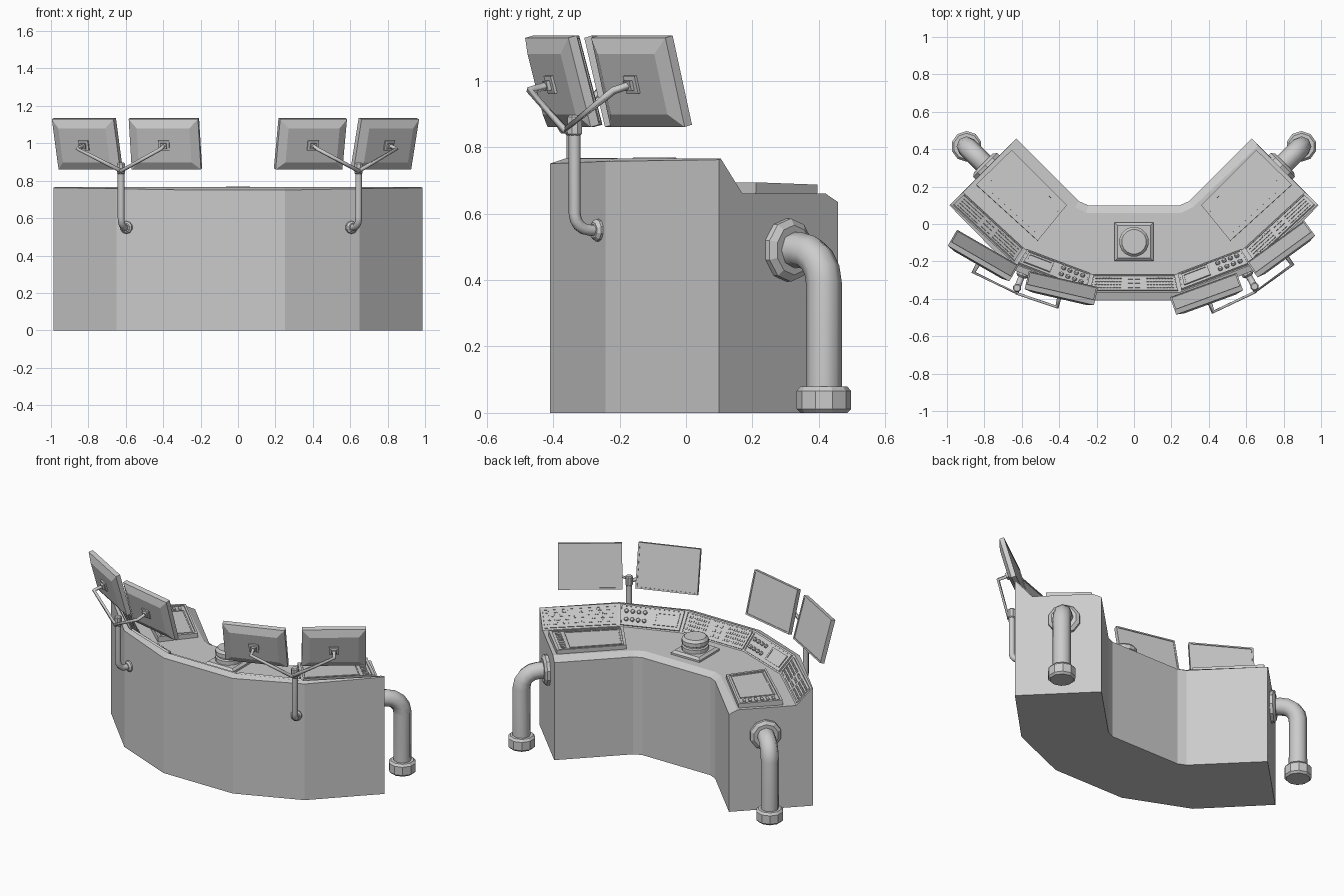
import bpy, bmesh
from math import radians, sin, cos, pi
from mathutils import Vector, Matrix

if "Cube" in bpy.data.objects:
    bpy.data.objects.remove(bpy.data.objects["Cube"])

def finish(name, bm):
    bmesh.ops.recalc_face_normals(bm, faces=bm.faces)
    me = bpy.data.meshes.new(name)
    bm.to_mesh(me)
    bm.free()
    ob = bpy.data.objects.new(name, me)
    bpy.context.collection.objects.link(ob)
    return ob

def loft(bm, rings):
    """Join equal-length rings of points and cap both ends."""
    vs = [[bm.verts.new(p) for p in r] for r in rings]
    n = len(vs[0])
    for a, b in zip(vs, vs[1:]):
        for i in range(n):
            bm.faces.new((a[i], a[(i + 1) % n], b[(i + 1) % n], b[i]))
    bm.faces.new(vs[0])
    bm.faces.new(vs[-1])

def lathe(bm, origin, axis, profile, n=10):
    q = Vector(axis).to_track_quat('Z', 'Y')
    loft(bm, [[Vector(origin) + q @ Vector((r * cos(2 * pi * (i + .5) / n), r * sin(2 * pi * (i + .5) / n), h))
               for i in range(n)] for r, h in profile])

def rect(w, d, y, M):
    return [M @ Vector((x * w / 2, y, z * d / 2)) for x, z in ((-1, -1), (1, -1), (1, 1), (-1, 1))]

def tube(name, pts, r, res=2):
    cu = bpy.data.curves.new(name, 'CURVE')
    cu.dimensions = '3D'
    cu.bevel_depth, cu.bevel_resolution, cu.use_fill_caps = r, res, True
    sp = cu.splines.new('POLY')
    sp.points.add(len(pts) - 1)
    for p, c in zip(sp.points, pts):
        p.co = (*c, 1)
    ob = bpy.data.objects.new(name, cu)
    bpy.context.collection.objects.link(ob)

def bend(a, corner, b, r, n=4):
    """Path a-corner-b with a rounded right-angle corner."""
    a, c, b = Vector(a), Vector(corner), Vector(b)
    d, e = (a - c).normalized(), (b - c).normalized()
    arc = [c + d * r * (1 - sin(t)) + e * r * (1 - cos(t)) for t in (pi / 2 * i / n for i in range(n + 1))]
    return [a] + arc + [b]

class Patch:
    """Four-cornered surface that raised details are placed on by (u, v)."""
    def __init__(self, a, b, c, d):
        self.p = [Vector(q) for q in (a, b, c, d)]
        self.n = (self.p[1] - self.p[0]).cross(self.p[3] - self.p[0]).normalized()
        if self.n.z < 0:
            self.n = -self.n

    def at(self, u, v, h=0):
        a, b, c, d = self.p
        return a.lerp(b, u).lerp(d.lerp(c, u), v) + self.n * h

    def slab(self, bm, u0, u1, v0, v1, h, base=-.003, recess=0, mu=.03, mv=.07):
        def ring(h, iu=0, iv=0):
            return [self.at(u, v, h) for u, v in ((u0 + iu, v0 + iv), (u1 - iu, v0 + iv),
                                                  (u1 - iu, v1 - iv), (u0 + iu, v1 - iv))]
        rings = [ring(base), ring(h)]
        if recess:
            rings += [ring(h, mu, mv), ring(h - recess, mu, mv)]
        loft(bm, rings)

    def keys(self, bm, u0, u1, v0, v1, nu, nv, h0, h1):
        du, dv = (u1 - u0) / nu, (v1 - v0) / nv
        for i in range(nu):
            for j in range(nv):
                u, v = u0 + i * du, v0 + j * dv
                self.slab(bm, u + du * .15, u + du * .85, v + dv * .25, v + dv * .75, h1, h0)

# Desk body: cross-sections from right wing tip to centre, then mirrored
# each section: outer wall, rim, slope foot, inner lip, inner wall
tip = [(.987, .10, .762), (.982, .105, .765), (.915, .17, .66), (.665, .42, .66), (.63, .457, .635)]
corner = [(.65, -.243, .757), (.635, -.215, .765), (.583, -.135, .66), (.315, .09, .66), (.295, .122, .635)]
front = [(.25, -.41, .75), (.245, -.365, .765), (.225, -.27, .66), (.255, .06, .66), (.245, .10, .635)]
def flip(pts):
    return [(-x, y, z) for x, y, z in pts]
sections = [tip, corner, front, flip(front), flip(corner), flip(tip)]
bm = bmesh.new()
loft(bm, [[(*s[0][:2], 0)] + s + [(*s[4][:2], 0)] for s in sections])
finish("desk_body", bm)

# Sloped control panels: keyboards, and small screens with knobs
bm = bmesh.new()
kb = bmesh.new()
p = Patch(flip(front)[2], front[2], front[1], flip(front)[1])
p.slab(bm, .02, .98, .06, .94, .008, recess=.003, mu=.01, mv=.05)
for u0, u1 in ((.05, .36), (.64, .95)):
    p.keys(kb, u0, u1, .15, .85, 9, 4, .004, .009)
p.keys(kb, .42, .58, .15, .85, 2, 3, .004, .009)
for s in (1, -1):
    t, c, f = (sections[i] for i in ((0, 1, 2) if s == 1 else (5, 4, 3)))
    wing = Patch(c[2], t[2], t[1], c[1])
    wing.slab(bm, .03, .97, .08, .92, .008, recess=.003, mu=.01, mv=.06)
    wing.keys(kb, .06, .40, .18, .85, 9, 4, .004, .009)
    wing.keys(kb, .44, .58, .18, .85, 3, 3, .004, .009)
    wing.keys(kb, .62, .94, .18, .85, 9, 4, .004, .009)
    mid = Patch(f[2], c[2], c[1], f[1])
    mid.slab(bm, .03, .97, .06, .94, .012, recess=.003, mu=.02, mv=.06)
    # the left and right panels carry the screen at opposite ends
    scr, knobs = ((.08, .45), (.55, .92)) if s == 1 else ((.55, .92), (.08, .45))
    mid.slab(kb, *scr, .2, .8, .016, .008, recess=.004, mu=.03, mv=.1)
    for i in range(4):
        for j in (.32, .68):
            u = knobs[0] + (i + .5) * (knobs[1] - knobs[0]) / 4
            lathe(kb, mid.at(u, j, .008), mid.n, [(.013, 0), (.013, .008), (.009, .014)], 8)
finish("sloped_panels", bm)
finish("keys_and_knobs", kb)

# Large tablets lying on the wings
bm = bmesh.new()
for s in (1, -1):
    q = [(.36 * s, .10, .66), (.655 * s, .395, .66), (.845 * s, .21, .667), (.515 * s, -.09, .667)]
    t = Patch(*q)
    t.slab(bm, 0, 1, 0, 1, .027, -.015, recess=.006, mu=.04, mv=.05)
    t.slab(bm, .06, .80, .10, .90, .026, .018, recess=.003, mu=.015, mv=.03)
    t.keys(bm, .83, .94, .1, .9, 1, 6, .018, .026)
finish("wing_tablets", bm)

# Central round control on a square base
bm = bmesh.new()
def square(r, z):
    return [(x * r, -.095 + y * r, z) for x, y in ((-1, -1), (1, -1), (1, 1), (-1, 1))]
loft(bm, [square(.103, .655), square(.103, .672), square(.088, .685)])
lathe(bm, (0, -.095, .68), (0, 0, 1), [(.08, 0), (.08, .03), (.07, .035), (.07, .042), (.08, .047),
                                       (.08, .072), (.066, .088)], 16)
finish("central_dial", bm)

# Monitor pairs on poles: pole xy, wall flange xy, monitors (x, y, yaw)
stands = {
    "left": ((-.625, -.342), (-.595, -.266), ((-.81, -.175, -30), (-.39, -.35, -13))),
    "right": ((.645, -.335), (.605, -.262), ((.39, -.38, 20), (.79, -.14, 36))),
}
for side, (pole, wall, screens) in stands.items():
    tube(side + "_monitor_pole", bend((*pole, .88), (*pole, .55), (*wall, .55), .05), .018)
    out = (pole[0] - wall[0], pole[1] - wall[1], 0)
    bm = bmesh.new()
    lathe(bm, (*wall, .55), out, [(.034, -.02), (.034, .01), (.024, .02)])
    lathe(bm, (*pole, .835), (0, 0, 1), [(.018, 0), (.023, .005), (.023, .055), (.017, .062)], 8)
    finish(side + "_pole_fittings", bm)
    hub = (pole[0], pole[1] - .03, .852)
    for i, (x, y, yaw) in enumerate(screens):
        M = Matrix.Translation((x, y, .996)) @ Matrix.Rotation(radians(yaw), 4, 'Z') @ Matrix.Rotation(radians(15), 4, 'X')
        bm = bmesh.new()
        w, h = .38, .278
        loft(bm, [rect(w - .09, h - .09, -.027, M), rect(w, h, -.006, M), rect(w, h, .022, M),
                  rect(w - .02, h - .02, .022, M), rect(w - .02, h - .02, .018, M)])
        loft(bm, [rect(.06, .055, -.02, M), rect(.06, .055, -.035, M), rect(.034, .03, -.037, M),
                  rect(.034, .03, -.048, M)])
        finish(f"{side}_monitor_{i + 1}", bm)
        tube(f"{side}_monitor_arm_{i + 1}", [M @ Vector((0, -.035, 0)), M @ Vector((0, -.1, 0)), hub, (*pole, .852)], .012, 0)

# Floor pipes out of the wing ends
for s, side in ((1, "right"), (-1, "left")):
    foot, root = (.895 * s, .415), (.78 * s, .30)
    tube(side + "_pipe", bend((*root, .49), (*foot, .49), (*foot, .03), .1), .054)
    bm = bmesh.new()
    lathe(bm, (.783 * s, .303, .49), (s, 1, 0), [(.095, -.03), (.095, .018), (.075, .032)])
    lathe(bm, (*foot, 0), (0, 0, 1), [(.07, 0), (.082, .012), (.082, .066), (.07, .08)])
    finish(side + "_pipe_collars", bm)
